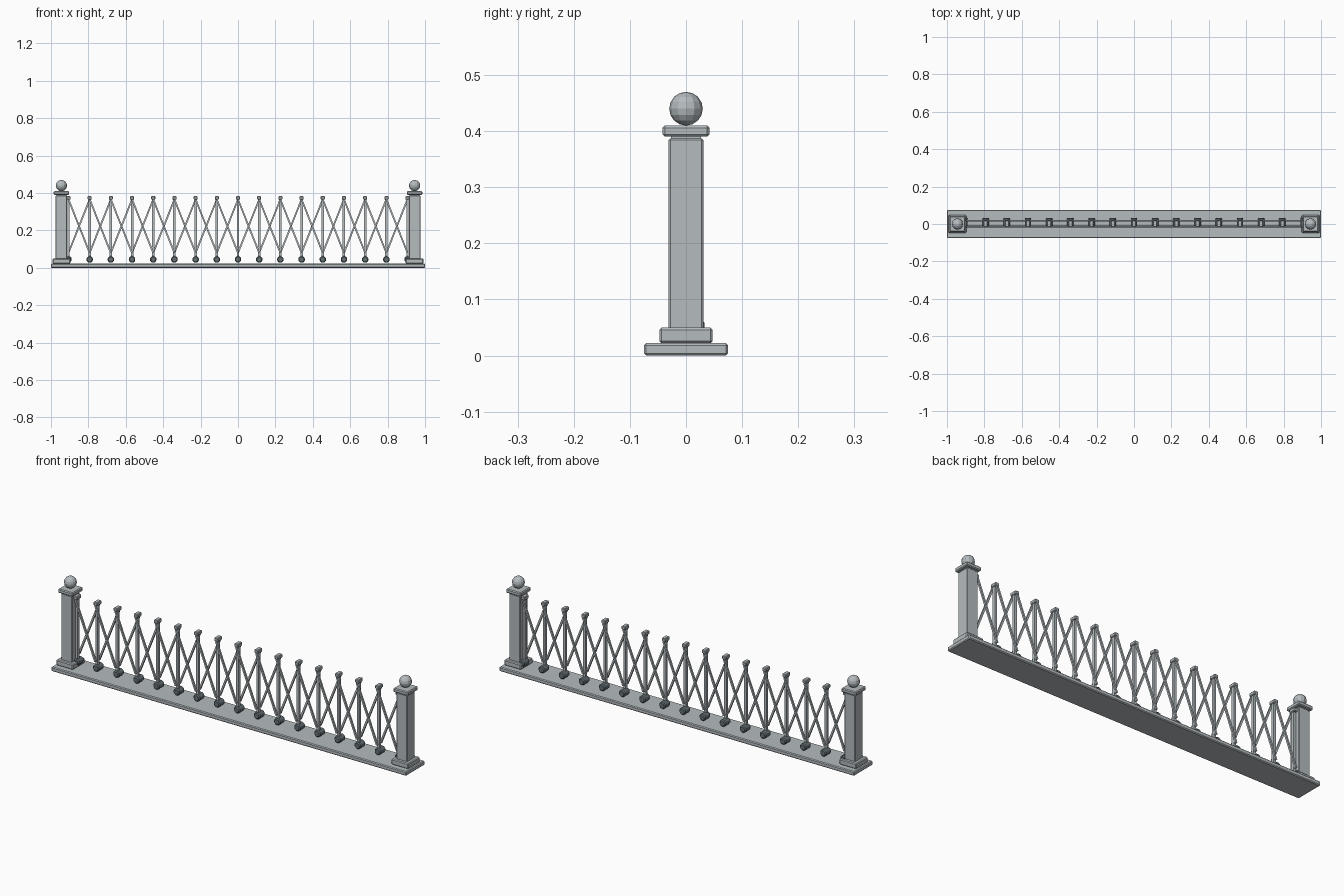
import bpy, math
from mathutils import Vector

if "Cube" in bpy.data.objects:
    bpy.data.objects.remove(bpy.data.objects["Cube"])


def material(name, rgb):
    m = bpy.data.materials.new(name)
    m.diffuse_color = (*rgb, 1)
    m.use_nodes = True
    m.node_tree.nodes["Principled BSDF"].inputs["Base Color"].default_value = m.diffuse_color
    return m


STONE = material("pale_grey", (0.46, 0.50, 0.52))
DARK = material("dark_slate", (0.13, 0.16, 0.175))


def finish(name, mat, bevel):
    ob = bpy.context.object
    ob.name = name
    ob.data.materials.append(mat)
    if bevel:
        b = ob.modifiers.new("Bevel", 'BEVEL')
        b.width, b.segments = bevel, 1
    return ob


def box(name, centre, size, bevel=0.0, mat=STONE, rot=(0, 0, 0)):
    bpy.ops.mesh.primitive_cube_add(size=1, location=centre, rotation=rot)
    bpy.context.object.scale = size
    bpy.ops.object.transform_apply(location=False, rotation=False, scale=True)
    return finish(name, mat, bevel)


def strut(name, a, b, thick):
    """Thin square bar between two points in an xz plane."""
    a, b = Vector(a), Vector(b)
    d = b - a
    return box(name, (a + b) / 2, (thick, thick, d.length),
               rot=(0, math.atan2(d.x, d.z), 0))


# Ground slab
box("base_slab", (0, 0, 0.011), (2.0, 0.15, 0.022), 0.004)

# End pillars with plinth, neck, cap and ball
for side in (-1, 1):
    x = side * 0.944
    box("pillar_plinth", (x, 0, 0.036), (0.095, 0.095, 0.028), 0.004)
    box("pillar_shaft", (x, 0, 0.217), (0.062, 0.062, 0.34), 0.003)
    box("pillar_neck", (x, 0, 0.388), (0.054, 0.054, 0.01))
    box("pillar_cap", (x, 0, 0.400), (0.083, 0.083, 0.020), 0.004)
    bpy.ops.mesh.primitive_uv_sphere_add(segments=12, ring_count=8, radius=0.03,
                                         location=(x, 0, 0.440))
    finish("pillar_ball", STONE, 0)

# Railing posts, each with a cap and a round foot
COUNT, STEP = 17, 0.1133
xs = [(i - (COUNT - 1) / 2) * STEP for i in range(COUNT)]
for x in xs:
    box("rail_post", (x, 0.002, 0.211), (0.013, 0.014, 0.31))
    box("post_cap", (x, 0.002, 0.374), (0.022, 0.036, 0.018), 0.003)
    bpy.ops.mesh.primitive_cylinder_add(vertices=8, radius=0.019, depth=0.046,
                                        location=(x, 0.010, 0.045),
                                        rotation=(math.pi / 2, 0, math.pi / 8 * 0))
    finish("post_foot", DARK, 0.005)

# Crossed slats: rising ones behind the posts, falling ones in front
LOW, HIGH = 0.08, 0.366
for x0, x1 in zip(xs, xs[1:]):
    strut("rising_slat", (x0, 0.017, LOW), (x1, 0.017, HIGH), 0.009)
    strut("falling_slat", (x0, -0.013, HIGH), (x1, -0.013, LOW), 0.009)
